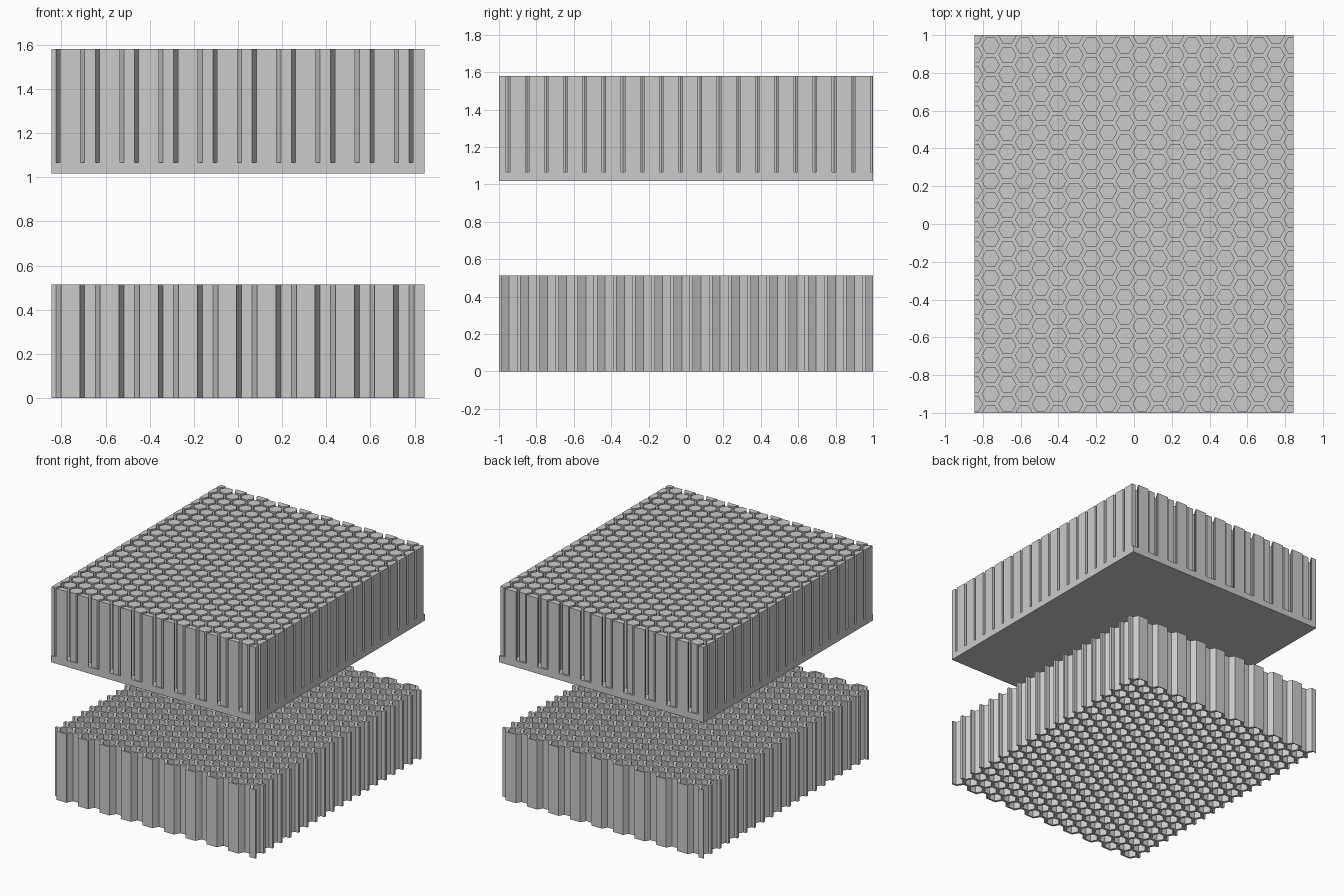
import bpy, bmesh
from math import cos, sin, pi, sqrt

if "Cube" in bpy.data.objects:
    bpy.data.objects.remove(bpy.data.objects["Cube"])

PITCH = 0.10256             # hexagon spacing along y
COL = PITCH * sqrt(3) / 2   # column spacing along x
R = 0.048                   # hexagon corner radius
HX, HY = 0.845, 1.0         # half size of the footprint


def new_object(name, bm):
    bmesh.ops.recalc_face_normals(bm, faces=bm.faces)
    me = bpy.data.meshes.new(name)
    bm.to_mesh(me)
    bm.free()
    ob = bpy.data.objects.new(name, me)
    bpy.context.collection.objects.link(ob)
    return ob


def block(name, z0, z1):
    bm = bmesh.new()
    bmesh.ops.create_cube(bm, size=1)
    for v in bm.verts:
        v.co = (v.co.x * 2 * HX, v.co.y * 2 * HY, z0 + (v.co.z + 0.5) * (z1 - z0))
    return new_object(name, bm)


def hex_field(name, z0, z1, flip=1):
    """Staggered field of hexagonal prisms; flip=-1 mirrors it in y."""
    bm = bmesh.new()
    for i in range(20):
        x = -0.848 + COL * i
        y0 = -0.952 if i % 2 == 0 else -0.952 - PITCH / 2
        for k in range(20):
            y = flip * (y0 + PITCH * k)
            lo, hi = [[bm.verts.new((x + R * cos(a * pi / 3), y + R * sin(a * pi / 3), z))
                       for a in range(6)] for z in (z0, z1)]
            bm.faces.new(lo[::-1])
            bm.faces.new(hi)
            for a in range(6):
                b = (a + 1) % 6
                bm.faces.new((lo[a], lo[b], hi[b], hi[a]))
    return new_object(name, bm)


def apply_boolean(ob, cutter, operation):
    mod = ob.modifiers.new("cut", 'BOOLEAN')
    mod.operation, mod.object, mod.solver = operation, cutter, 'EXACT'
    cutter.hide_render = True
    dg = bpy.context.evaluated_depsgraph_get()
    me = bpy.data.meshes.new_from_object(ob.evaluated_get(dg))
    ob.modifiers.clear()
    ob.data = me
    bpy.data.objects.remove(cutter)


# Upper part: plate carrying hexagonal pillars trimmed to the footprint
block("pillar_base_plate", 1.017, 1.066)
pillars = hex_field("hex_pillars", 1.066, 1.58)
apply_boolean(pillars, block("trim_box", 0.9, 1.7), 'INTERSECT')

# Lower part: matching honeycomb grid, turned over, with through holes
grid = block("honeycomb_grid", 0, 0.513)
apply_boolean(grid, hex_field("hole_cutter", -0.1, 0.6, flip=-1), 'DIFFERENCE')
